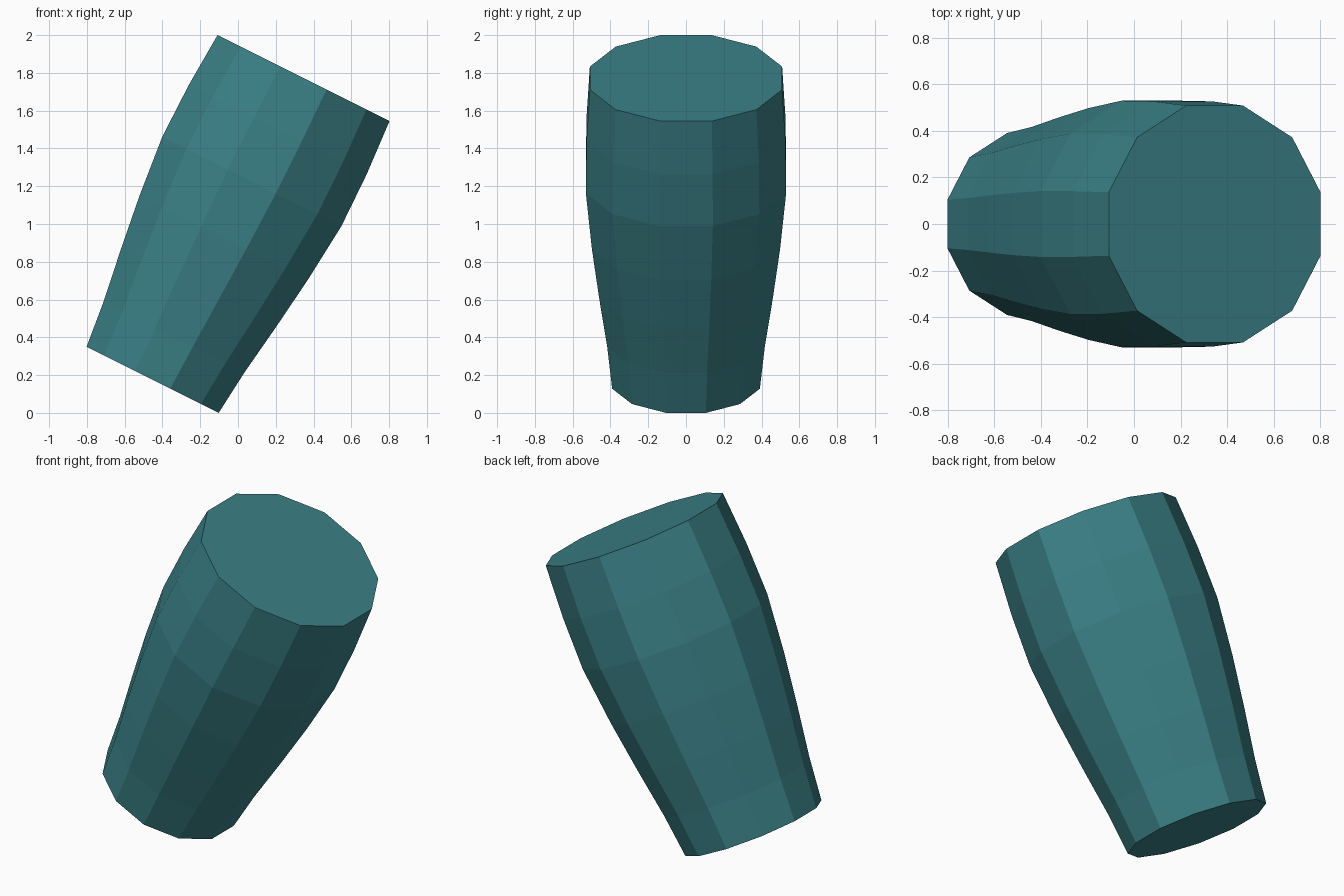
import bpy, bmesh, math
from mathutils import Matrix

if "Cube" in bpy.data.objects:
    bpy.data.objects.remove(bpy.data.objects["Cube"])

SIDES = 12
TILT = math.atan(0.5)
# (distance along axis, apothem) from the lower end to the upper end
RINGS = [(0, 0.391), (0.25, 0.417), (0.54, 0.459), (0.84, 0.498),
         (1.175, 0.53), (1.48, 0.527), (1.786, 0.509)]

teal = bpy.data.materials.new("dark teal")
teal.diffuse_color = (0.0423, 0.216, 0.239, 1)
teal.use_nodes = True
teal.node_tree.nodes["Principled BSDF"].inputs["Base Color"].default_value = teal.diffuse_color

# Tapered, slightly bulging barrel with flats facing the axes
bm = bmesh.new()
loops = []
for z, apothem in RINGS:
    r = apothem / math.cos(math.pi / SIDES)
    loops.append([bm.verts.new((r * math.cos(a), r * math.sin(a), z))
                  for a in (2 * math.pi * (i + 0.5) / SIDES for i in range(SIDES))])
for low, high in zip(loops, loops[1:]):
    for i in range(SIDES):
        j = (i + 1) % SIDES
        bm.faces.new((low[i], low[j], high[j], high[i]))

# End caps
bm.faces.new(loops[0][::-1])
bm.faces.new(loops[-1])

# Lean the barrel toward +x, resting on the ground by its lower rim
bm.transform(Matrix.Translation((-0.452, 0, RINGS[0][1] * math.sin(TILT)))
             @ Matrix.Rotation(TILT, 4, 'Y'))
bmesh.ops.recalc_face_normals(bm, faces=bm.faces)

mesh = bpy.data.meshes.new("tilted_barrel")
bm.to_mesh(mesh)
bm.free()
mesh.materials.append(teal)
barrel = bpy.data.objects.new("tilted_barrel", mesh)
bpy.context.collection.objects.link(barrel)
